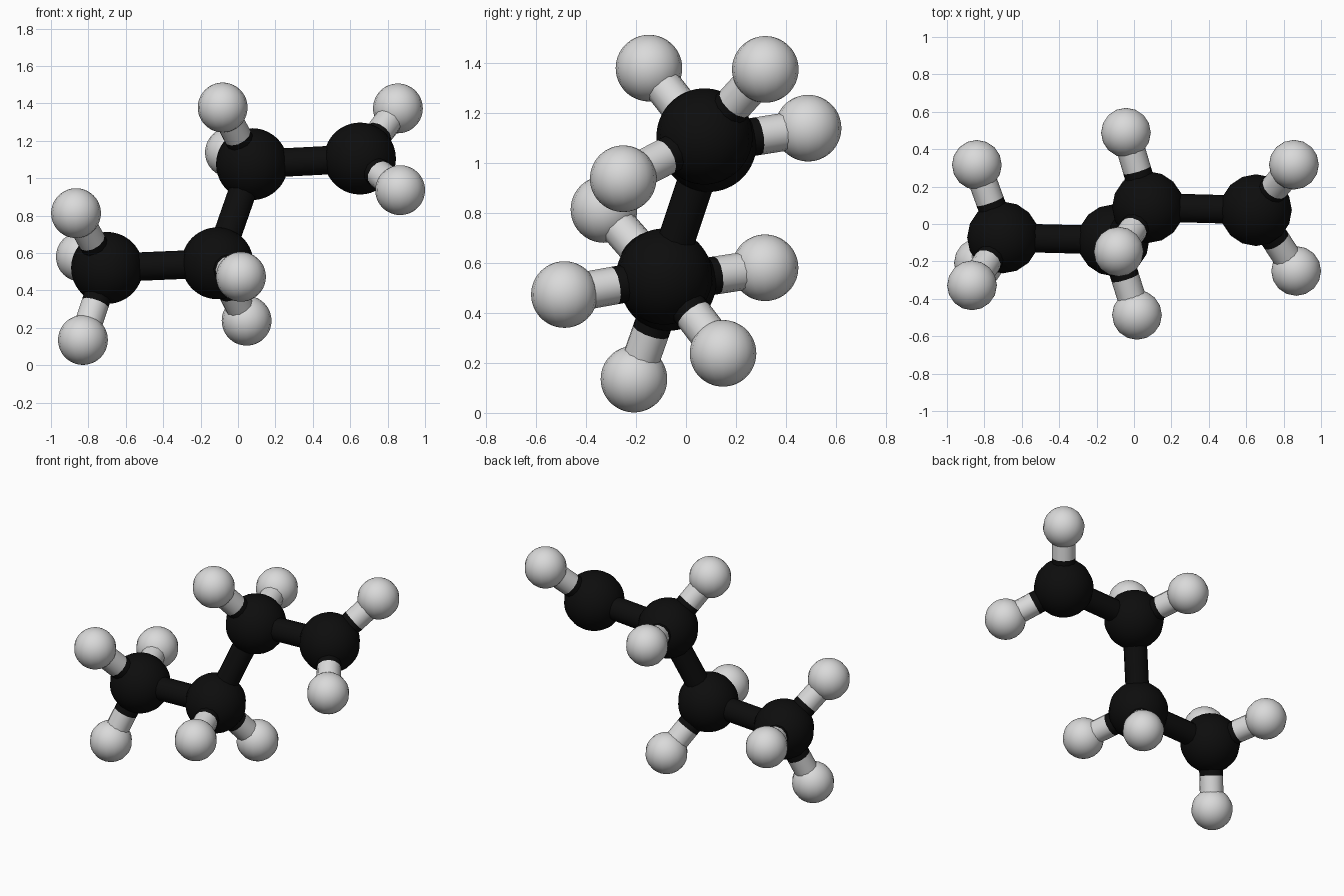
import bpy
import math
from mathutils import Vector

if "Cube" in bpy.data.objects:
    bpy.data.objects.remove(bpy.data.objects["Cube"])

CARBON_R, HYDROGEN_R, BOND_R = 0.192, 0.133, 0.076


def material(name, value):
    m = bpy.data.materials.new(name)
    m.diffuse_color = (value, value, value, 1)
    m.use_nodes = True
    m.node_tree.nodes["Principled BSDF"].inputs["Base Color"].default_value = m.diffuse_color
    return m


black = material("black", 0.004)
light_grey = material("light grey", 0.7)

# Carbon chain, and the hydrogens attached to each carbon
carbons = [Vector(p) for p in (
    (-0.70, -0.072, 0.52), (-0.11, -0.087, 0.545),
    (0.075, 0.09, 1.075), (0.652, 0.074, 1.105))]
hydrogens = [
    [(-0.866, -0.328, 0.813), (-0.84, 0.316, 0.58), (-0.829, -0.208, 0.135)],
    [(0.016, -0.486, 0.473), (0.046, 0.148, 0.238)],
    [(-0.082, -0.148, 1.378), (-0.043, 0.488, 1.138)],
    [(0.855, 0.317, 1.373), (0.867, -0.251, 0.936)],
]


def finish(name, mat):
    ob = bpy.context.object
    ob.name = name
    ob.data.materials.append(mat)
    bpy.ops.object.shade_smooth_by_angle(angle=math.radians(40))
    return ob


def atom(name, centre, radius, mat):
    bpy.ops.mesh.primitive_uv_sphere_add(
        segments=16, ring_count=32, radius=radius, location=centre)
    finish(name, mat)


def bond(name, a, b, mat):
    d = b - a
    bpy.ops.mesh.primitive_cylinder_add(
        vertices=12, radius=BOND_R, depth=d.length, location=(a + b) / 2,
        rotation=d.to_track_quat('Z', 'Y').to_euler())
    finish(name, mat)


# Carbon atoms and the bonds along the chain
for i, c in enumerate(carbons):
    atom(f"carbon_{i + 1}", c, CARBON_R, black)
for i, (a, b) in enumerate(zip(carbons, carbons[1:])):
    bond(f"carbon_bond_{i + 1}", a, b, black)

# Hydrogen atoms, each with a bond that changes colour halfway
for i, (c, group) in enumerate(zip(carbons, hydrogens)):
    for j, p in enumerate(group):
        h = Vector(p)
        mid = (c + h) / 2
        tag = f"{i + 1}_{j + 1}"
        atom(f"hydrogen_{tag}", h, HYDROGEN_R, light_grey)
        bond(f"bond_inner_{tag}", c, mid, black)
        bond(f"bond_outer_{tag}", mid, h, light_grey)
